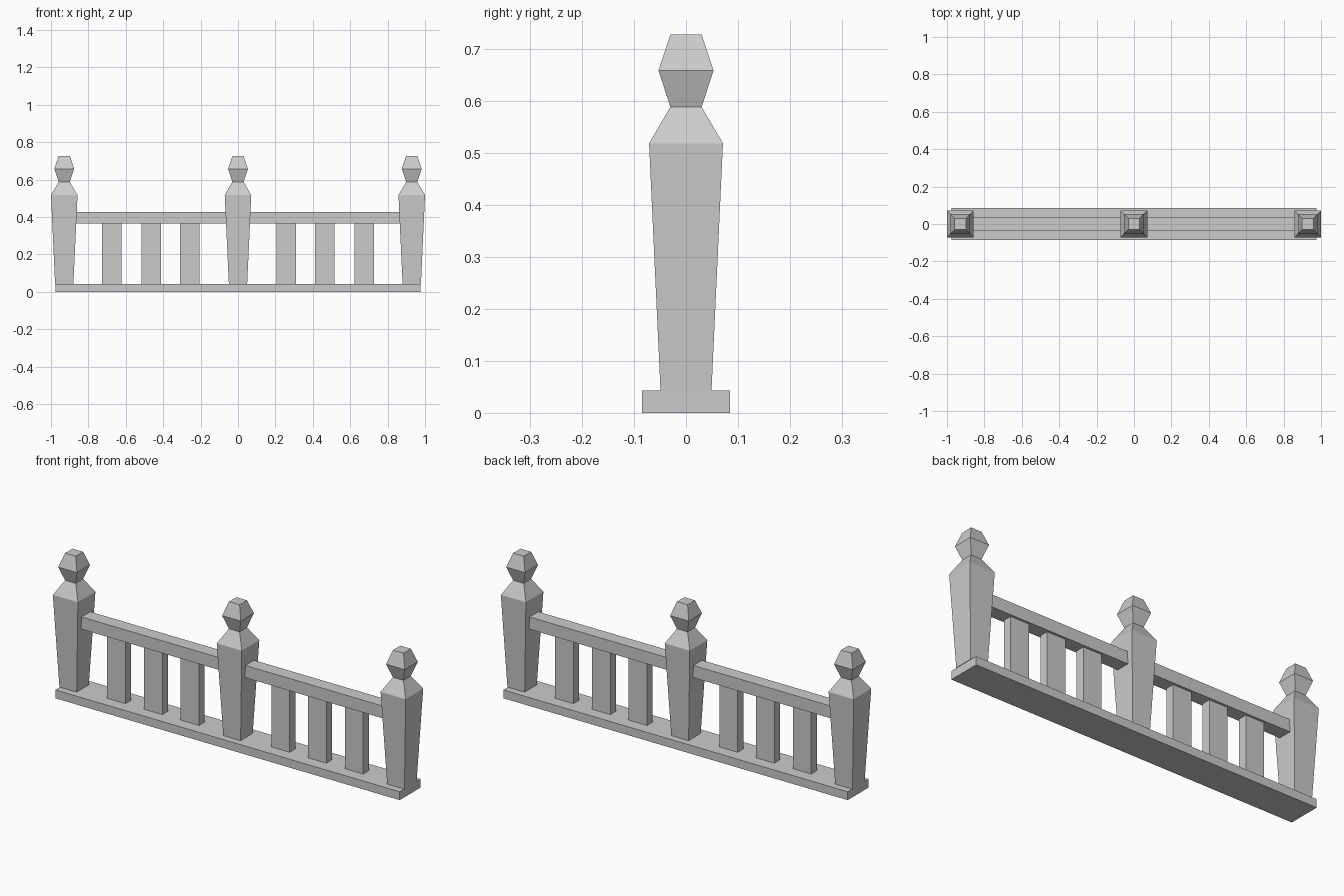
import bpy

if "Cube" in bpy.data.objects:
    bpy.data.objects.remove(bpy.data.objects["Cube"])


def make_object(name, verts, faces):
    mesh = bpy.data.meshes.new(name)
    mesh.from_pydata(verts, [], faces)
    mesh.update()
    obj = bpy.data.objects.new(name, mesh)
    bpy.context.collection.objects.link(obj)
    return obj


def square_stack(name, cx, profile):
    """Loft rectangles (half_x, half_y, z) into a closed solid centred on cx."""
    verts, faces = [], []
    for hx, hy, z in profile:
        verts += [(cx + sx * hx, sy * hy, z)
                  for sx, sy in ((-1, -1), (1, -1), (1, 1), (-1, 1))]
    for r in range(len(profile) - 1):
        a = r * 4
        for i in range(4):
            j = (i + 1) % 4
            faces.append((a + i, a + j, a + 4 + j, a + 4 + i))
    n = len(verts)
    faces += [(3, 2, 1, 0), (n - 4, n - 3, n - 2, n - 1)]
    return make_object(name, verts, faces)


def box(name, cx, hx, hy, z0, z1):
    return square_stack(name, cx, [(hx, hy, z0), (hx, hy, z1)])


BASE_TOP, RAIL_BOTTOM, RAIL_TOP = 0.043, 0.365, 0.428

# Base plinth
box("base", 0, 0.976, 0.085, 0, BASE_TOP)

# Tapered posts with faceted finials
post_profile = [(0.049, BASE_TOP), (0.071, 0.518), (0.030, 0.588),
                (0.053, 0.658), (0.030, 0.727)]
for label, x in (("left", -0.929), ("middle", 0), ("right", 0.929)):
    square_stack("post_" + label, x, [(h, h, z) for h, z in post_profile])

# Handrails and balusters on each side of the middle post
for label, side in (("left", -1), ("right", 1)):
    box("rail_" + label, side * 0.4645, 0.405, 0.035, RAIL_BOTTOM, RAIL_TOP)
    for i, x in enumerate((0.257, 0.465, 0.674)):
        box(f"baluster_{label}_{i + 1}", side * x, 0.052, 0.023,
            BASE_TOP, RAIL_BOTTOM)
